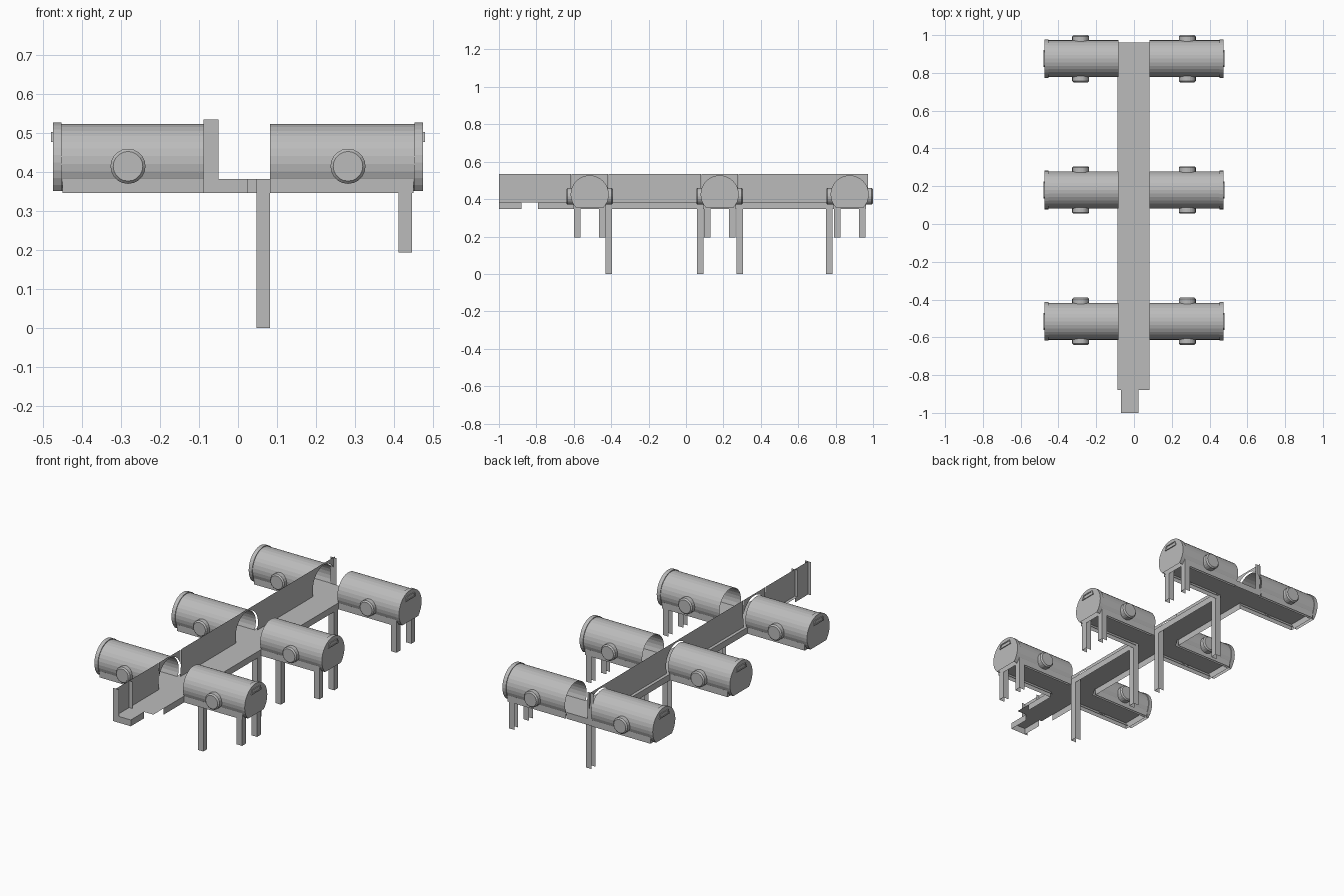
import bpy, bmesh, math

if "Cube" in bpy.data.objects:
    bpy.data.objects.remove(bpy.data.objects["Cube"])

grey = bpy.data.materials.new("steel grey")
grey.diffuse_color = (0.5, 0.5, 0.5, 1)
grey.use_nodes = True
grey.node_tree.nodes["Principled BSDF"].inputs["Base Color"].default_value = grey.diffuse_color

POD_Y = (-0.515, 0.18, 0.875)
CZ, R, CLIP = 0.425, 0.1, 0.352      # pod centre height, radius, flat bottom height
FLOOR, BASE, TOP = 0.382, 0.346, 0.535


def make(name, faces):
    """Object from a list of faces, each a list of points."""
    bm = bmesh.new()
    for f in faces:
        bm.faces.new([bm.verts.new(p) for p in f])
    bmesh.ops.remove_doubles(bm, verts=bm.verts, dist=1e-5)
    me = bpy.data.meshes.new(name)
    bm.to_mesh(me)
    bm.free()
    me.materials.append(grey)
    ob = bpy.data.objects.new(name, me)
    bpy.context.collection.objects.link(ob)
    return ob


def sheet(pts, z0, z1):
    """Upright strips along a path of xy points."""
    return [[(*a, z0), (*b, z0), (*b, z1), (*a, z1)] for a, b in zip(pts, pts[1:])]


def arc(r, cy, n=24):
    """Round pod profile with the bottom cut off flat."""
    h = math.asin((CLIP - CZ) / r)
    return [(cy + r * math.cos(h + (math.pi - 2 * h) * i / n),
             CZ + r * math.sin(h + (math.pi - 2 * h) * i / n)) for i in range(n + 1)]


def loft(rings):
    """Quads between successive (x, profile) rings."""
    out = []
    for (xa, a), (xb, b) in zip(rings, rings[1:]):
        for i in range(len(a) - 1):
            out.append([(xa, *a[i]), (xb, *b[i]), (xb, *b[i + 1]), (xa, *a[i + 1])])
    return out


def flip(faces, s):
    return [[(s * p[0], *p[1:]) for p in (f if s > 0 else f[::-1])] for f in faces]


# pods
for s, side in ((1, "right"), (-1, "left")):
    for k, cy in enumerate(POD_Y):
        tag = f"{side}_{k + 1}"
        body, rim = arc(0.098, cy), arc(0.102, cy)
        shell = loft([(0.082, body), (0.452, body), (0.452, rim), (0.474, rim)])
        shell.append([(0.474, *p) for p in rim])
        ob = make("pod_shell_" + tag, flip(shell, s))

        # end window: raised frame with a smaller pane
        def slot(w0, w1, z0, z1):
            return [(cy - w0, z0), (cy + w0, z0), (cy + w1, z1), (cy - w1, z1), (cy - w0, z0)]
        a, b = slot(0.045, 0.036, 0.477, 0.503), slot(0.035, 0.03, 0.483, 0.497)
        f = loft([(0.474, a), (0.479, a), (0.479, b), (0.476, b)])
        f.append([(0.476, *p) for p in b[:-1]])
        make("end_window_" + tag, flip(f, s))

        # round side hatches
        for d in (-1, 1):
            rings = []
            for r, y in ((0.045, 0.08), (0.045, 0.118), (0.038, 0.125)):
                rings.append([(s * 0.282 + r * math.cos(t * math.tau / 20), cy + d * y,
                               0.415 + r * math.sin(t * math.tau / 20)) for t in range(20)])
            f = [[p[i], q[i], q[(i + 1) % 20], p[(i + 1) % 20]]
                 for p, q in zip(rings, rings[1:]) for i in range(20)]
            f.append(rings[-1])
            ob = make("side_hatch_" + tag, f if d > 0 else [g[::-1] for g in f])

# floor plates and their skirts
W, L, E, H = 0.082, -0.088, 0.45, 0.088


def plate(name, x0, x1, y0, y1):
    make(name, [[(x0, y0, FLOOR), (x1, y0, FLOOR), (x1, y1, FLOOR), (x0, y1, FLOOR)]])


plate("walkway_floor", L, W, -0.88, 0.96)
plate("entry_step", -0.07, 0.024, -1, -0.88)
make("entry_step_skirt", sheet([(-0.07, -0.88), (-0.07, -1), (0.024, -1), (0.024, -0.88)], BASE, FLOOR))
for x, e, side in ((W, E, "right"), (L, -E, "left")):
    path = [(x, -0.79)]
    for k, cy in enumerate(POD_Y):
        plate(f"pod_floor_{side}_{k + 1}", min(x, e), max(x, e), cy - H, cy + H)
        path += [(x, cy - H), (e, cy - H), (e, cy + H), (x, cy + H)]
    make("skirt_" + side, sheet(path, BASE, FLOOR))
make("back_skirt", sheet([(L, 0.96), (W, 0.96)], BASE, FLOOR))

# long partition wall with pod-shaped openings
WX = -0.07
wall, y = [], -0.88
wall += sheet([(WX, -1), (WX, y)], BASE, TOP)
for cy in POD_Y:
    wall += sheet([(WX, y), (WX, cy - R)], FLOOR, TOP)
    prof = [p for p in arc(R, cy) if p[1] >= CZ - 0.04]
    prof = [(cy + R, prof[0][1])] + prof + [(cy - R, prof[-1][1])]
    for (ya, za), (yb, zb) in zip(prof, prof[1:]):
        if abs(ya - yb) > 1e-4:
            if za < CZ:                       # spandrels below the widest point
                wall.append([(WX, ya, FLOOR), (WX, ya, za), (WX, yb, zb), (WX, yb, FLOOR)])
            if za >= CZ - 1e-4 and zb >= CZ - 1e-4:
                wall.append([(WX, ya, za), (WX, yb, zb), (WX, yb, TOP), (WX, ya, TOP)])
    y = cy + R
make("partition_wall", wall)
for name, yy, z in (("front", -1, BASE), ("entry", -0.88, FLOOR), ("back", 0.96, FLOOR)):
    make(f"wall_flange_{name}", sheet([(L, yy), (-0.05, yy)], z, TOP))


# legs: open channel sections
def leg(name, x1, yc, z0):
    h = 0.0175
    make(name, sheet([(x1 - 2 * h, yc - h), (x1, yc - h), (x1, yc + h), (x1 - 2 * h, yc + h)], z0, FLOOR))


for i, yc in enumerate((-0.412, 0.077, 0.287, 0.765)):
    leg(f"tall_leg_{i + 1}", 0.082, yc, 0)
for k, cy in enumerate(POD_Y):
    for d in (-1, 1):
        leg(f"short_leg_{k + 1}", 0.446, cy + d * 0.067, 0.194)
